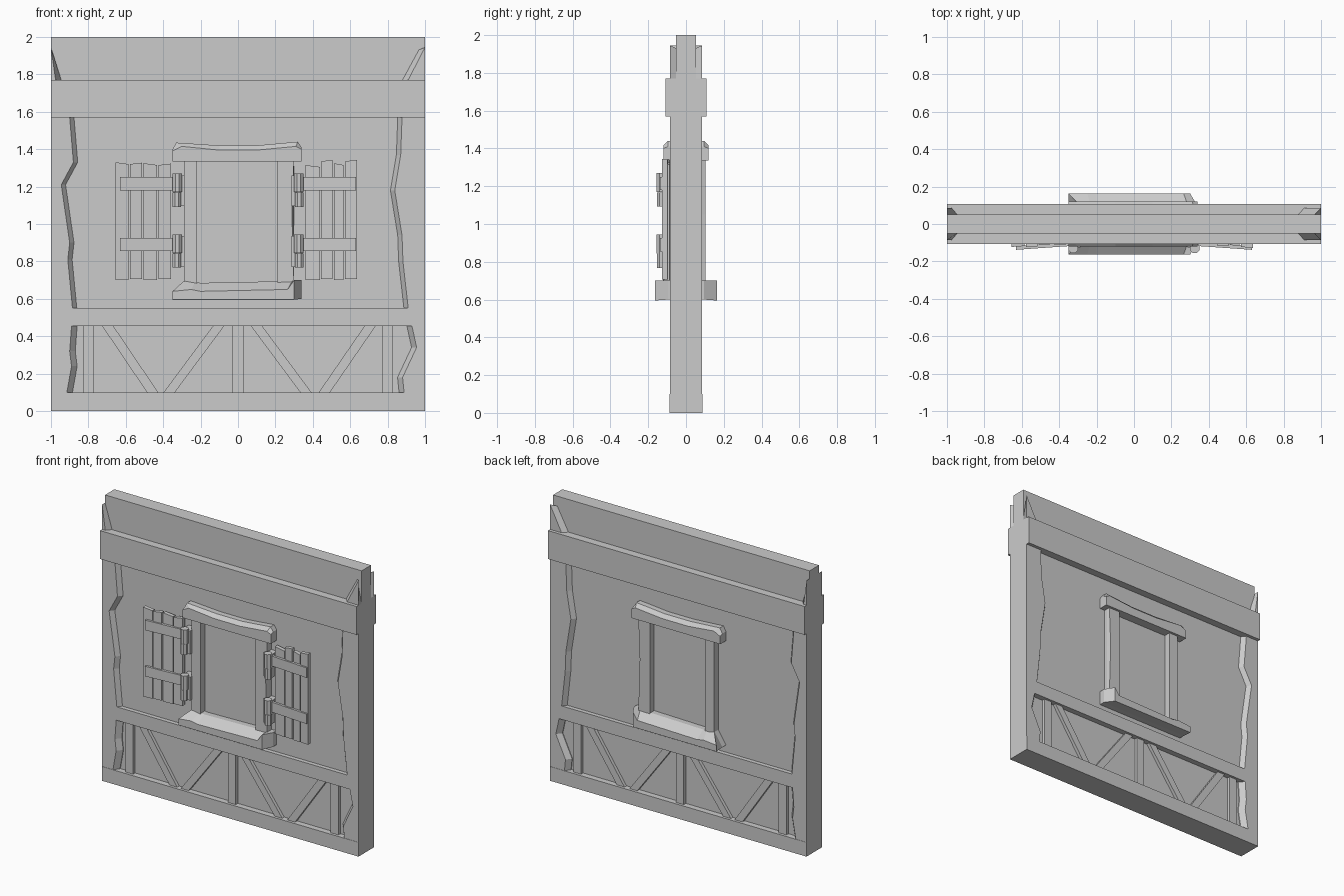
import bpy, bmesh, math

cube = bpy.data.objects.get("Cube")
if cube:
    bpy.data.objects.remove(cube, do_unlink=True)

grey = bpy.data.materials.new("plain_grey")
grey.use_nodes = True
grey.diffuse_color = (0.6, 0.6, 0.6, 1)
grey.node_tree.nodes["Principled BSDF"].inputs["Base Color"].default_value = (0.6, 0.6, 0.6, 1)


def loft(name, loops):
    """Skin a closed solid through loops that have equal point counts."""
    bm = bmesh.new()
    rows = [[bm.verts.new(p) for p in loop] for loop in loops]
    n = len(rows[0])
    for a, b in zip(rows, rows[1:]):
        for i in range(n):
            j = (i + 1) % n
            bm.faces.new((a[i], a[j], b[j], b[i]))
    bm.faces.new(rows[0][::-1])
    bm.faces.new(rows[-1])
    bmesh.ops.recalc_face_normals(bm, faces=bm.faces)
    mesh = bpy.data.meshes.new(name)
    bm.to_mesh(mesh)
    bm.free()
    mesh.materials.append(grey)
    obj = bpy.data.objects.new(name, mesh)
    bpy.context.collection.objects.link(obj)
    return obj


def box(name, x, y, z):
    return loft(name, [[(x[0], v, z[0]), (x[1], v, z[0]), (x[1], v, z[1]), (x[0], v, z[1])] for v in y])


def two_sided(name, face, base, y_face, y_base):
    """Solid through the wall: face outline on both sides, base outline between."""
    steps = ((face, -y_face), (base, -y_base), (base, y_base), (face, y_face))
    return loft(name, [[(x, y, z) for x, z in outline] for outline, y in steps])


def post(name, side, edge, bevel):
    """Corner post with a hewn, bevelled inner edge."""
    top, bottom = edge[0][1], edge[-1][1]
    outer = [(side, bottom), (side, top)]
    face = outer + edge
    base = outer + [(x - side * bevel, z) for x, z in edge]
    two_sided(name, face, base, 0.085, 0.05)


# Wall core and horizontal timbers
box("top_cap", (-1, 1), (-0.052, 0.052), (1.75, 2.0))
box("plaster_panel", (-0.99, 0.99), (-0.055, 0.055), (0.5, 1.6))
box("lower_panel", (-0.99, 0.99), (-0.045, 0.045), (0.05, 0.5))
box("lintel_beam", (-1, 1), (-0.108, 0.108), (1.57, 1.77))
box("middle_rail", (-1, 1), (-0.085, 0.085), (0.455, 0.55))
box("bottom_rail", (-1, 1), (-0.087, 0.087), (0, 0.1))

# Corner posts
post("right_post", -1, [(-0.90, 1.57), (-0.88, 1.33), (-0.945, 1.21),
                        (-0.90, 0.90), (-0.91, 0.81), (-0.885, 0.55)], 0.027)
post("left_post", 1, [(0.877, 1.57), (0.87, 1.37), (0.838, 1.18),
                      (0.877, 0.94), (0.882, 0.80), (0.91, 0.55)], 0.027)
post("right_lower_post", -1, [(-0.89, 0.455), (-0.90, 0.32), (-0.89, 0.24), (-0.915, 0.1)], 0.03)
post("left_lower_post", 1, [(0.93, 0.455), (0.955, 0.34), (0.88, 0.18), (0.888, 0.1)], 0.027)
two_sided("right_top_post", [(-1, 1.77), (-1, 1.945), (-0.975, 1.77)],
          [(-1, 1.77), (-1, 1.945), (-0.945, 1.77)], 0.085, 0.05)
two_sided("left_top_post", [(1, 1.77), (1, 1.945), (0.91, 1.77)],
          [(1, 1.77), (0.965, 1.93), (0.878, 1.77)], 0.085, 0.05)

# Upright and slanted battens: left edge at the top and at the bottom
battens = [(-0.83, -0.83), (-0.03, -0.03), (0.77, 0.77),
           (-0.73, -0.48), (-0.13, -0.405), (0.065, 0.34), (0.68, 0.425)]
for i, (top, low) in enumerate(battens):
    outline = [(low, 0.09), (low + 0.06, 0.09), (top + 0.06, 0.46), (top, 0.46)]
    two_sided("batten_%d" % (i + 1), outline, outline, 0.068, 0.04)

# Window surround
for name, x0, x1, lean in (("right_jamb", -0.29, -0.22, 0.0), ("left_jamb", 0.21, 0.30, 0.012)):
    face = [(x0, 0.66), (x1, 0.66), (x1 - lean, 1.05), (x1, 1.36), (x0, 1.36)]
    base = [(x0, 0.66), (x1, 0.66), (x1, 1.05), (x1, 1.36), (x0, 1.36)]
    two_sided(name, face, base, 0.103, 0.08)

two_sided("window_sill",
          [(-0.35, 0.595), (0.30, 0.595), (0.30, 0.70), (0.265, 0.65),
           (-0.20, 0.64), (-0.25, 0.65), (-0.35, 0.64)],
          [(-0.35, 0.6), (0.34, 0.6), (0.34, 0.70), (0.29, 0.695),
           (-0.20, 0.685), (-0.23, 0.69), (-0.285, 0.70)], 0.163, 0.095)
two_sided("window_head",
          [(-0.35, 1.335), (0.34, 1.335), (0.34, 1.40), (0.31, 1.415),
           (0.1, 1.395), (-0.1, 1.395), (-0.30, 1.415), (-0.35, 1.39)],
          [(-0.35, 1.335), (0.34, 1.335), (0.34, 1.41), (0.32, 1.44),
           (0.1, 1.42), (-0.1, 1.42), (-0.33, 1.435), (-0.35, 1.40)], 0.12, 0.095)


# Shutters stand slightly away from the wall at their free edge
def shutter_y(x):
    return -0.102 - 0.07 * (abs(x) - 0.36)


def slab(name, x0, x1, low, high, front, thick, skew=0.0):
    loops = []
    for x, rise in ((x0, 0), (x1, skew)):
        y = shutter_y(x) - front
        loops.append([(x, y, low), (x, y + thick, low), (x, y + thick, high + rise), (x, y, high + rise)])
    loft(name, loops)


def knuckle(name, x, z0, z1, r):
    ring = [(x + r * math.cos(a), -0.13 + r * math.sin(a))
            for a in (math.pi * (i + 0.5) / 4 for i in range(8))]
    loft(name, [[(px, py, z) for px, py in ring] for z in (z0, z1)])


shutters = {
    "right": (-1, [(-0.655, -0.585, 1.33), (-0.578, -0.512, 1.32),
                   (-0.505, -0.432, 1.325), (-0.425, -0.357, 1.315)]),
    "left": (1, [(0.36, 0.438, 1.315), (0.445, 0.505, 1.335),
                 (0.512, 0.565, 1.325), (0.572, 0.635, 1.335)]),
}
for side, (s, boards) in shutters.items():
    for i, (x0, x1, high) in enumerate(boards):
        slab("%s_shutter_board_%d" % (side, i + 1), x0, x1, 0.70 + 0.006 * (i % 2),
             high, 0.006 * (i % 2), 0.028, 0.008 if i % 2 else -0.01)
    for level, z in (("upper", 1.18), ("lower", 0.855)):
        tag = "%s_%s_" % (side, level)
        slab(tag + "strap", s * 0.33, s * 0.63, z, z + 0.07, 0.017, 0.02)
        knuckle(tag + "strap_knuckle", s * 0.325, z - 0.01, z + 0.09, 0.027)
        knuckle(tag + "jamb_knuckle", s * 0.328, z - 0.088, z - 0.012, 0.025)
        box(tag + "hinge_plate", sorted((s * 0.285, s * 0.345)), (-0.125, -0.05), (z - 0.085, z + 0.08))
